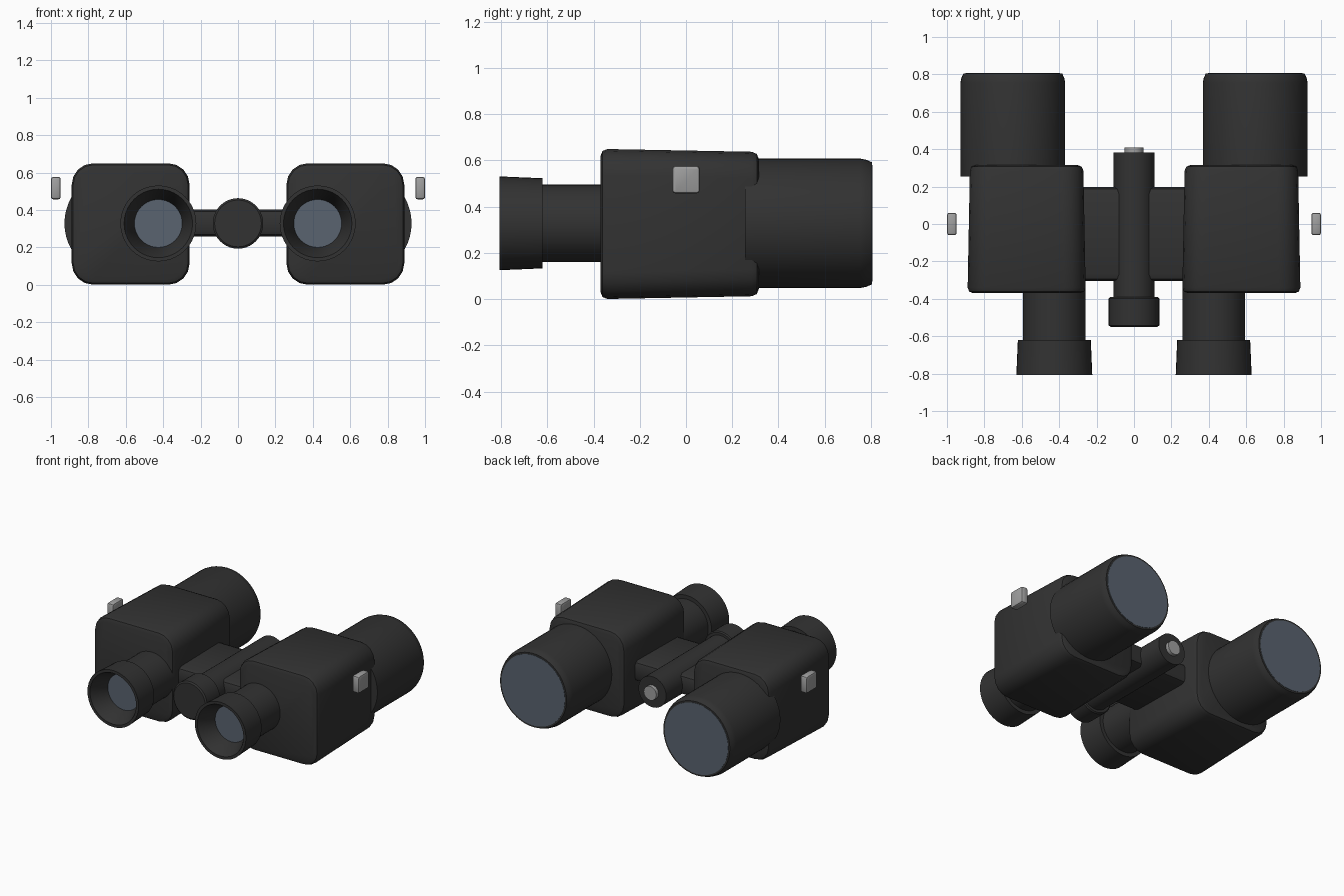
import bpy, bmesh, math
from mathutils import Vector

if "Cube" in bpy.data.objects:
    bpy.data.objects.remove(bpy.data.objects["Cube"])

Z = 0.328  # height of the optical axis


def material(name, color):
    m = bpy.data.materials.new(name)
    m.diffuse_color = (*color, 1)
    m.use_nodes = True
    m.node_tree.nodes["Principled BSDF"].inputs["Base Color"].default_value = m.diffuse_color
    return m


RUBBER = material("black_rubber", (0.032, 0.032, 0.032))
GLASS = material("lens_glass", (0.10, 0.125, 0.16))
METAL = material("grey_metal", (0.35, 0.35, 0.35))


def finish(bm, name, mat, angle=35):
    bmesh.ops.recalc_face_normals(bm, faces=bm.faces)
    me = bpy.data.meshes.new(name)
    bm.to_mesh(me)
    bm.free()
    me.materials.append(mat)
    ob = bpy.data.objects.new(name, me)
    bpy.context.collection.objects.link(ob)
    bpy.ops.object.select_all(action='DESELECT')
    ob.select_set(True)
    bpy.context.view_layer.objects.active = ob
    bpy.ops.object.shade_smooth_by_angle(angle=math.radians(angle))
    return ob


def lathe(name, x, profile, mat, n=40):
    """Solid of revolution about a y-parallel axis; profile is (radius, y)."""
    bm = bmesh.new()
    rings = []
    for r, y in profile:
        rings.append([bm.verts.new((x + r * math.cos(2 * math.pi * i / n), y,
                                    Z + r * math.sin(2 * math.pi * i / n)))
                      for i in range(n)])
    for a, b in zip(rings, rings[1:]):
        for i in range(n):
            j = (i + 1) % n
            bm.faces.new((a[i], a[j], b[j], b[i]))
    bm.faces.new(rings[0])
    bm.faces.new(rings[-1])
    return finish(bm, name, mat)


def box(name, lo, hi, mat, long_bevel=0, rim_bevel=0, axis=1, taper=0, segs=4):
    """Box with rounded edges along one axis, softened rims and optional taper."""
    bm = bmesh.new()
    bmesh.ops.create_cube(bm, size=1)
    lo, hi = Vector(lo), Vector(hi)
    for v in bm.verts:
        front = v.co.y > 0
        v.co = Vector(((lo[k] + hi[k]) / 2 + v.co[k] * (hi[k] - lo[k]) for k in range(3)))
        if front and taper:
            for k in (0, 2):
                v.co[k] += taper if v.co[k] < (lo[k] + hi[k]) / 2 else -taper
    if long_bevel:
        edges = [e for e in bm.edges
                 if abs((e.verts[0].co - e.verts[1].co).normalized()[axis]) > 0.9]
        bmesh.ops.bevel(bm, geom=edges, offset=long_bevel, segments=segs,
                        profile=0.5, affect='EDGES')
    if rim_bevel:
        ends = [f for f in bm.faces if abs(f.normal[axis]) > 0.99]
        edges = list({e for f in ends for e in f.edges})
        bmesh.ops.bevel(bm, geom=edges, offset=rim_bevel, segments=2,
                        profile=0.5, affect='EDGES')
    return finish(bm, name, mat, 40)


for s, side in ((-1, "left"), (1, "right")):
    def span(a, b):
        return sorted((s * a, s * b))

    # prism housing
    x0, x1 = span(0.258, 0.89)
    box(side + "_prism_housing", (x0, -0.37, 0), (x1, 0.315, 0.65), RUBBER,
        0.115, 0.03, 1, 0.013)
    # objective barrel and its lens
    lathe(side + "_objective_barrel", s * 0.648,
          [(0.28, 0.255), (0.28, 0.755), (0.275, 0.78), (0.264, 0.805),
           (0.25, 0.805), (0.25, 0.79)], RUBBER, 48)
    lathe(side + "_objective_lens", s * 0.648,
          [(0.252, 0.78), (0.252, 0.807)], GLASS, 48)
    # eyepiece tube, flared hollow eyecup and lens
    lathe(side + "_eyepiece_tube", s * 0.426,
          [(0.168, -0.635), (0.168, -0.34)], RUBBER)
    lathe(side + "_eyecup", s * 0.426,
          [(0.15, -0.62), (0.195, -0.62), (0.203, -0.808), (0.183, -0.808),
           (0.128, -0.69), (0.128, -0.64)], RUBBER)
    lathe(side + "_eyepiece_lens", s * 0.426,
          [(0.13, -0.685), (0.13, -0.63)], GLASS)
    # hinge bridge plate
    x0, x1 = span(0.06, 0.30)
    box(side + "_bridge_plate", (x0, -0.305, 0.258), (x1, 0.197, 0.402), RUBBER,
        0.035, 0, 0, segs=2)
    # strap lug beside the housing
    x0, x1 = span(0.948, 1.0)
    box(side + "_strap_lug", (x0, -0.06, 0.457), (x1, 0.06, 0.577), METAL,
        0.014, 0.012, 0, segs=2)

# central hinge shaft, focus knob and end pin
lathe("hinge_shaft", 0, [(0.11, -0.40), (0.11, 0.382)], RUBBER)
lathe("focus_knob", 0, [(0.125, -0.55), (0.135, -0.542), (0.135, -0.398),
                        (0.128, -0.39)], RUBBER)
lathe("hinge_pin", 0, [(0.05, 0.37), (0.05, 0.408)], METAL, 24)
